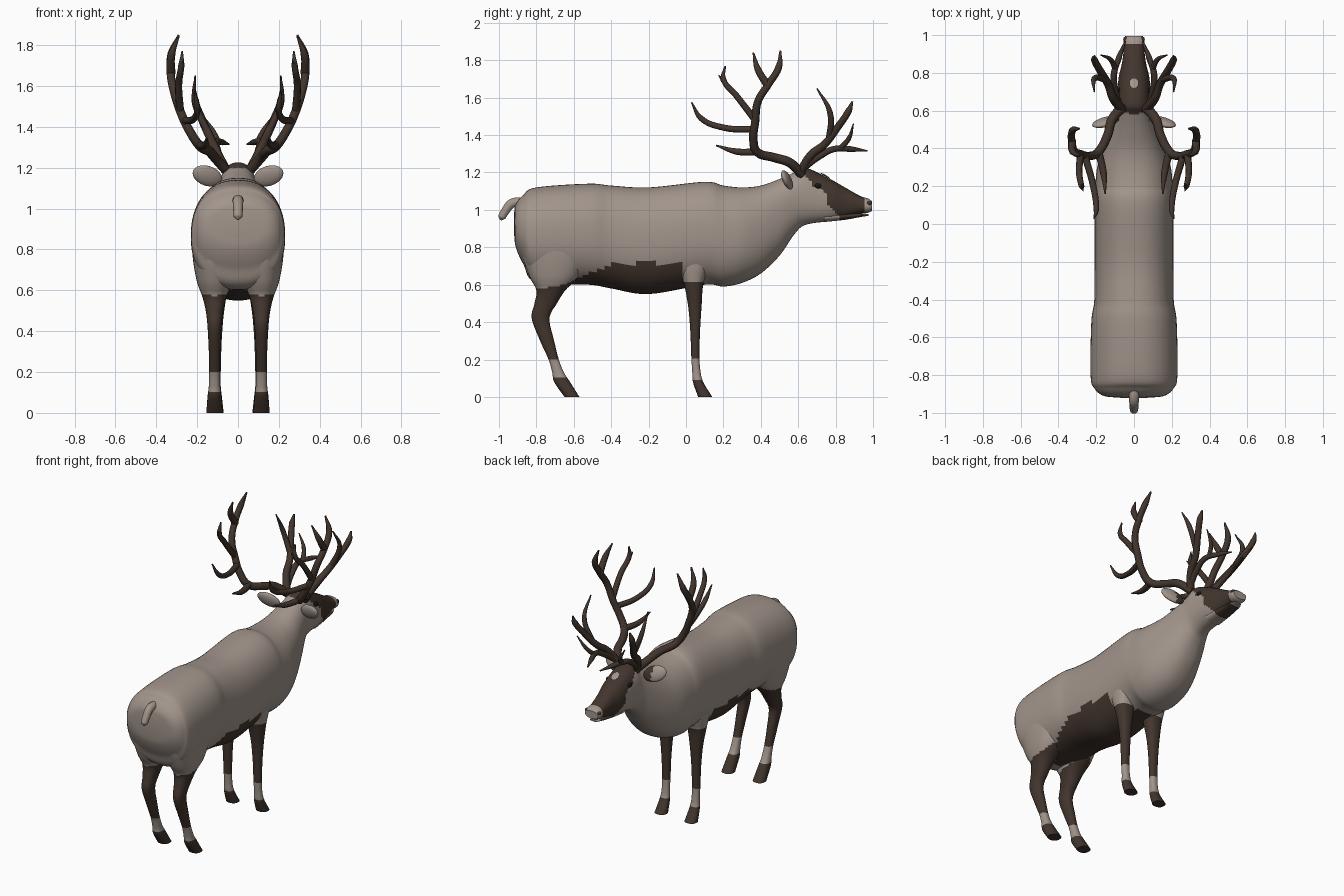
import bpy, bmesh, math
from mathutils import Vector, Matrix

cube = bpy.data.objects.get("Cube")
if cube:
    bpy.data.objects.remove(cube)


def material(name, rgb):
    m = bpy.data.materials.new(name)
    m.use_nodes = True
    m.diffuse_color = (*rgb, 1)
    m.node_tree.nodes["Principled BSDF"].inputs["Base Color"].default_value = (*rgb, 1)
    return m


COAT = material("grey_tan_coat", (0.36, 0.30, 0.26))
DARK = material("dark_brown_fur", (0.055, 0.036, 0.027))
BLACK = material("black_eye", (0.01, 0.008, 0.007))


def finish(name, bm, mats, rule=None):
    """Turn a bmesh into a smooth object, colouring faces by a rule."""
    bmesh.ops.recalc_face_normals(bm, faces=bm.faces)
    for face in bm.faces:
        face.smooth = True
        if rule:
            face.material_index = int(rule(face.calc_center_median(), face.normal))
    mesh = bpy.data.meshes.new(name)
    bm.to_mesh(mesh)
    bm.free()
    for mat in mats:
        mesh.materials.append(mat)
    ob = bpy.data.objects.new(name, mesh)
    bpy.context.collection.objects.link(ob)
    bpy.ops.object.select_all(action="DESELECT")
    ob.select_set(True)
    bpy.context.view_layer.objects.active = ob
    bpy.ops.object.shade_smooth_by_angle(angle=math.radians(50))


def smooth_rows(rows, sub):
    """Smoothly resample station rows, passing through each."""
    rows = [Vector(row) for row in rows]
    out = []
    for i, (a, b) in enumerate(zip(rows, rows[1:])):
        slope_a = (b - rows[i - 1]) / 2 if i else b - a
        slope_b = (rows[i + 2] - a) / 2 if i + 2 < len(rows) else b - a
        for k in range(sub):
            t = k / sub
            ease = t * t * (3 - 2 * t)
            out.append(a.lerp(b, ease) + slope_a * (t * (1 - t) ** 2) - slope_b * (t * t * (1 - t)))
    return out + [rows[-1]]


def signed_power(value, exponent):
    return math.copysign(abs(value) ** exponent, value)


def loft(name, rows, rule, upright=False, middle=0, count=32, sub=7):
    """Rows are (station, low, high, half width); upright lofts run along z."""
    bm = bmesh.new()
    rings = []
    for station, low, high, width in smooth_rows(rows, sub):
        ring = []
        for k in range(count):
            angle = math.tau * k / count
            x = middle + width * signed_power(math.cos(angle), 0.87)
            v = (low + high) / 2 + (high - low) / 2 * signed_power(math.sin(angle), 0.87)
            ring.append(bm.verts.new((x, v, station) if upright else (x, station, v)))
        rings.append(ring)
    for ring, after in zip(rings, rings[1:]):
        for k in range(count):
            j = (k + 1) % count
            bm.faces.new((ring[k], ring[j], after[j], after[k]))
    bm.faces.new(rings[0])
    bm.faces.new(rings[-1])
    finish(name, bm, (COAT, DARK), rule)


def blob(name, place, size, mats, turn=Matrix(), rule=None):
    bm = bmesh.new()
    bmesh.ops.create_uvsphere(bm, u_segments=24, v_segments=14, radius=1)
    bm.transform(Matrix.Translation(place) @ turn @ Matrix.Diagonal((*size, 1)))
    finish(name, bm, mats, rule)


def tubes(name, branches, spread, mat):
    """Tapered round tubes from (radius, side profile); spread gives x from y and z."""
    curve = bpy.data.curves.new(name, "CURVE")
    curve.dimensions = "3D"
    curve.bevel_depth = 1
    curve.bevel_resolution = 3
    curve.resolution_u = 6
    curve.use_fill_caps = True
    for radius, path in branches:
        spline = curve.splines.new("BEZIER")
        last = len(path) - 1
        spline.bezier_points.add(last)
        for i, (point, (y, z)) in enumerate(zip(spline.bezier_points, path)):
            point.co = (spread(y, z), y, z)
            point.radius = radius * (0.2 if i == last else 1 - 0.3 * i / last)
            point.handle_left_type = point.handle_right_type = "AUTO"
    curve.materials.append(mat)
    bpy.context.collection.objects.link(bpy.data.objects.new(name, curve))


def along_line(value, points):
    """Piecewise linear lookup."""
    for (a, p), (b, q) in zip(points, points[1:]):
        if value <= b:
            return p + (q - p) * max(0, value - a) / (b - a)
    return points[-1][1]


# Body, neck and head: y, bottom, top, half width
BODY = [(-.92, .88, .98, .07), (-.91, .8, 1.03, .16), (-.87, .71, 1.08, .21),
        (-.8, .61, 1.12, .23), (-.52, .6, 1.14, .226), (-.4, .58, 1.13, .21),
        (-.2, .55, 1.12, .21), (.1, .6, 1.15, .21), (.2, .59, 1.13, .205),
        (.3, .61, 1.12, .195), (.4, .66, 1.13, .165), (.5, .755, 1.165, .128),
        (.58, .87, 1.2, .1), (.64, .92, 1.225, .092), (.77, .94, 1.165, .082),
        (.85, .955, 1.12, .064), (.93, .98, 1.075, .054), (.975, .985, 1.06, .055),
        (.995, .995, 1.045, .047)]
FACE_EDGE = [(.95, .84), (1.02, .76), (1.09, .755), (1.13, .68), (1.17, .66), (1.2, .58)]
BELLY_EDGE = [(-.8, .59), (-.6, .62), (-.4, .71), (-.05, .72), (.02, .62), (.1, .6)]
THIGH_EDGE = [(-.8, .575), (-.65, .6), (-.5, .68)]


def body_colour(c, normal):
    if c.y > .5:
        return along_line(c.z, FACE_EDGE) < c.y < .955
    return c.y < .12 and c.z < along_line(c.y, BELLY_EDGE)


loft("body_and_head", BODY, body_colour, count=56)
JAW = [(.74, .935, .99, .06), (.85, .947, .985, .05), (.94, .963, .981, .04), (.975, .968, .978, .025)]
loft("lower_jaw", JAW, lambda c, normal: .82 < c.y < .945)
TAIL = [(-.87, 1.04), (-.93, 1.035), (-.965, .995), (-.985, .96), (-.99, .945)]
tubes("tail", [(.028, TAIL)], lambda y, z: 0, COAT)
blob("forehead_spot", (0, .745, 1.183), (.025, .03, .004), (COAT,), Matrix.Rotation(-.52, 4, "X"))

# Legs: z, back, front, half width
HIND = [(0, -.65, -.57, .04), (.08, -.705, -.62, .034), (.13, -.715, -.652, .028),
        (.2, -.735, -.68, .026), (.3, -.78, -.705, .028), (.42, -.825, -.73, .034),
        (.5, -.81, -.69, .043), (.57, -.8, -.645, .06), (.65, -.84, -.57, .088),
        (.78, -.88, -.52, .108), (.9, -.86, -.56, .1)]
FORE = [(0, .065, .14, .04), (.08, .037, .092, .031), (.14, .033, .077, .025),
        (.22, .028, .072, .026), (.35, .023, .075, .03), (.48, .012, .083, .04),
        (.6, -.01, .092, .058), (.7, -.04, .12, .072), (.82, -.04, .13, .075)]


def hind_colour(c, normal):
    return c.z < .1 or .195 < c.z < along_line(c.y, THIGH_EDGE)


def fore_colour(c, normal):
    return c.z < .09 or .2 < c.z < .615


# Antler side profiles: rear beam and its tines, then forward beam and brow tine
REAR = [(.026, [(.62, 1.19), (.55, 1.255), (.47, 1.28), (.38, 1.31), (.36, 1.38), (.37, 1.47),
                (.385, 1.58), (.44, 1.67), (.495, 1.76), (.505, 1.85)]),
        (.022, [(.44, 1.66), (.385, 1.75), (.36, 1.84)]),
        (.019, [(.37, 1.48), (.27, 1.61), (.2, 1.7), (.21, 1.77)]),
        (.013, [(.2, 1.69), (.175, 1.72)]),
        (.019, [(.37, 1.43), (.2, 1.44), (.08, 1.49), (.03, 1.575)]),
        (.021, [(.39, 1.31), (.27, 1.312), (.16, 1.345)])]
FRONT = [(.024, [(.61, 1.2), (.67, 1.295), (.74, 1.35), (.81, 1.44), (.87, 1.53), (.89, 1.58)]),
         (.018, [(.765, 1.37), (.77, 1.52), (.7, 1.65)]),
         (.02, [(.62, 1.22), (.71, 1.285), (.79, 1.325), (.88, 1.325), (.97, 1.315)]),
         (.015, [(.82, 1.325), (.87, 1.38), (.895, 1.46)])]
SPLAY = [(1.19, .06), (1.28, .14), (1.31, .19), (1.38, .24), (1.47, .28), (1.58, .315),
         (1.67, .33), (1.76, .325), (1.85, .29)]


def rear_spread(y, z):
    return along_line(z, SPLAY) - .3 * max(0, .37 - y)


def front_spread(y, z):
    return min(.21, .07 + .45 * (z - 1.2)) - .3 * max(0, y - z + .6)


for side, label in ((1, "left"), (-1, "right")):
    loft(label + "_hind_leg", HIND, hind_colour, True, side * .115)
    loft(label + "_front_leg", FORE, fore_colour, True, side * .11)
    tubes(label + "_rear_antler", REAR, lambda y, z: side * rear_spread(y, z), DARK)
    tubes(label + "_front_antler", FRONT, lambda y, z: side * front_spread(y, z), DARK)
    # Ear, eye and nostril
    along = Vector((side * .13, -.04, .05)).normalized()
    across = along.cross(Vector((0, -.35, 1))).normalized()
    axes = Matrix((along, across, along.cross(across))).transposed().to_4x4()
    blob(label + "_ear", (side * .15, .54, 1.16), (.077, .022, .05), (COAT, DARK), axes,
         lambda c, normal: abs(c.x) < .14 and normal.y < 0)
    blob(label + "_eye", (side * .079, .705, 1.128), (.012, .017, .014), (BLACK,))
    blob(label + "_nostril", (side * .045, .978, 1.035), (.012, .014, .012), (DARK,))
